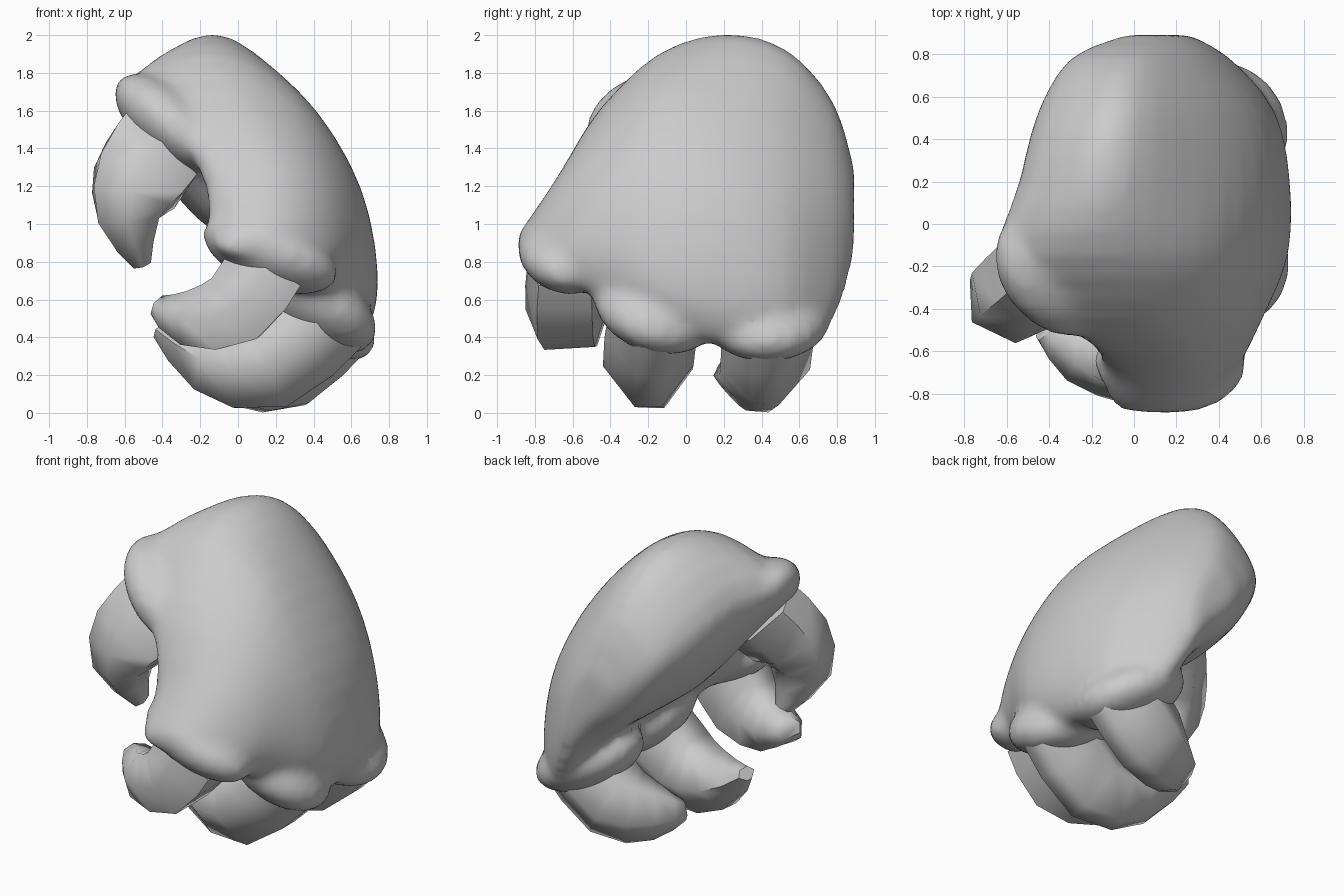
import bpy, bmesh, math
from mathutils import Vector, Matrix

if "Cube" in bpy.data.objects:
    bpy.data.objects.remove(bpy.data.objects["Cube"])


def finish(name, bm, angle):
    bmesh.ops.recalc_face_normals(bm, faces=bm.faces)
    me = bpy.data.meshes.new(name)
    bm.to_mesh(me)
    bm.free()
    ob = bpy.data.objects.new(name, me)
    bpy.context.collection.objects.link(ob)
    bpy.ops.object.select_all(action='DESELECT')
    ob.select_set(True)
    bpy.context.view_layer.objects.active = ob
    bpy.ops.object.shade_smooth_by_angle(angle=math.radians(angle))
    return ob


def loft(name, rings, angle):
    bm = bmesh.new()
    vs = [[bm.verts.new(p) for p in r] for r in rings]
    n = len(vs[0])
    for a, b in zip(vs, vs[1:]):
        for i in range(n):
            j = (i + 1) % n
            bm.faces.new((a[i], a[j], b[j], b[i]))
    bm.faces.new(vs[0])
    bm.faces.new(vs[-1])
    return finish(name, bm, angle)


def spline(a, b, c, d, t):
    return 0.5 * (2 * b + (c - a) * t + (2 * a - 5 * b + 4 * c - d) * t * t
                  + (3 * b - a - 3 * c + d) * t ** 3)


def smooth(pts, steps, closed):
    n, out = len(pts), []
    get = (lambda i: pts[i % n]) if closed else (lambda i: pts[max(0, min(n - 1, i))])
    for i in range(n if closed else n - 1):
        for s in range(steps):
            out.append(spline(*[get(i + k) for k in (-1, 0, 1, 2)], s / steps))
    return out if closed else out + [pts[-1]]


# Hand: x/z cross-sections from front to back
# (finger end, outer low/mid/high, crown, thumb side, palm high/low)
sections = {
    -0.85: [(.2, .82), (.29, .87), (.27, .93), (.2, .98), (.1, 1.0), (-.04, .96), (-.1, .87), (.02, .82)],
    -0.68: [(.36, .7), (.48, .82), (.43, 1.02), (.32, 1.17), (.16, 1.25), (-.06, 1.2), (-.15, .95), (0, .78)],
    -0.45: [(.46, .6), (.6, .8), (.54, 1.15), (.34, 1.44), (.02, 1.61), (-.35, 1.55), (-.15, 1.22), (0, .8)],
    -0.15: [(.5, .43), (.72, .65), (.63, 1.2), (.31, 1.69), (-.16, 1.9), (-.63, 1.66), (-.28, 1.18), (.1, .76)],
    0.2: [(.55, .36), (.73, .58), (.65, 1.17), (.32, 1.69), (-.14, 2.01), (-.54, 1.68), (-.32, 1.14), (.15, .75)],
    0.53: [(.5, .36), (.66, .57), (.58, 1.1), (.29, 1.6), (-.1, 1.93), (-.45, 1.58), (-.28, 1.13), (.15, .75)],
    0.78: [(.37, .5), (.45, .62), (.4, 1.05), (.23, 1.4), (-.04, 1.65), (-.3, 1.42), (-.15, 1.08), (.13, .8)],
}
rings = [[Vector((x, y, z)) for x, z in pts] for y, pts in sections.items()]


def cap(ring, y, f):
    c = sum(ring, Vector()) / len(ring)
    return [Vector((c.x + (p.x - c.x) * f, y, c.z + (p.z - c.z) * f)) for p in ring]


rings = [cap(rings[0], -.89, .4)] + rings + [cap(rings[-1], .89, .4)]
rows = [smooth(r, 4, True) for r in rings]
cols = [smooth([r[i] for r in rows], 3, False) for i in range(len(rows[0]))]
hand = loft("hand", [list(r) for r in zip(*cols)], 180)


# Knuckles: flattened rolls around the claw roots, blended into the hand
def knuckle(name, centre, axis, size, across=(0, 1, 0)):
    x = Vector(axis).normalized()
    y = Vector(across)
    y = (y - x * y.dot(x)).normalized()
    rot = Matrix((x, y, x.cross(y))).transposed().to_4x4()
    bm = bmesh.new()
    bmesh.ops.create_uvsphere(bm, u_segments=20, v_segments=12, radius=1)
    bm.transform(Matrix.Translation(centre) @ rot @ Matrix.Diagonal((*size, 1)))
    return finish(name, bm, 180)


knuckles = [
    knuckle("finger_knuckle_1", (.17, -.65, .84), (1, 0, -.38), (.38, .25, .17), (0, 1, -.3)),
    knuckle("finger_knuckle_2", (.41, -.16, .56), (1, .1, -.62), (.36, .34, .19), (0, 1, -.3)),
    knuckle("finger_knuckle_3", (.4, .43, .5), (1, -.15, -.52), (.36, .34, .18)),
    knuckle("thumb_knuckle", (-.35, -.22, 1.53), (-.52, .36, .42), (.39, .29, .18)),
]
for ob in [hand] + knuckles:
    ob.select_set(True)
bpy.context.view_layer.objects.active = hand
bpy.ops.object.join()
remesh = hand.modifiers.new("blend", 'REMESH')
remesh.mode = 'VOXEL'
remesh.voxel_size = 0.03
remesh.use_smooth_shade = True
relax = hand.modifiers.new("relax", 'SMOOTH')
relax.factor = 0.5
relax.iterations = 10


# Claws: soft hooks; rows are x, y, z, half thickness, half width
# ridge scales the width of the outer edge
def claw(name, ridge, *rows):
    rows = smooth([Vector(r) for r in rows], 2, False)
    pts = [Vector(r[:3]) for r in rows]
    out = []
    for i, r in enumerate(rows):
        t = (pts[min(i + 1, len(pts) - 1)] - pts[max(i - 1, 0)]).normalized()
        w = Vector((0, 1, 0))
        w = (w - t * w.dot(t)).normalized()
        n = t.cross(w)
        ring = []
        for k in range(6):
            s, c = math.sin(k * math.pi / 3), math.cos(k * math.pi / 3)
            ring.append(pts[i] + n * r[3] * 1.1 * s + w * r[4] * c * (ridge if s > .1 else 1))
        out.append(ring)
    loft(name, out, 65)


claw("finger_claw_1", 1.4, (.15, -.64, .78, .22, .2), (-.01, -.64, .56, .21, .21),
     (-.25, -.58, .5, .15, .17), (-.41, -.48, .56, .06, .08))
claw("finger_claw_2", .6, (.46, -.17, .52, .27, .24), (.16, -.2, .25, .25, .24),
     (-.16, -.14, .27, .17, .18), (-.42, -.03, .43, .04, .06))
claw("finger_claw_3", .6, (.5, .43, .5, .26, .24), (.24, .42, .25, .25, .24),
     (0, .32, .2, .17, .17), (-.13, .2, .2, .06, .08))
claw("thumb_claw", 1.1, (-.4, -.2, 1.43, .26, .23), (-.53, -.33, 1.23, .25, .22),
     (-.58, -.37, 1.03, .17, .17), (-.51, -.29, .79, .05, .06))
